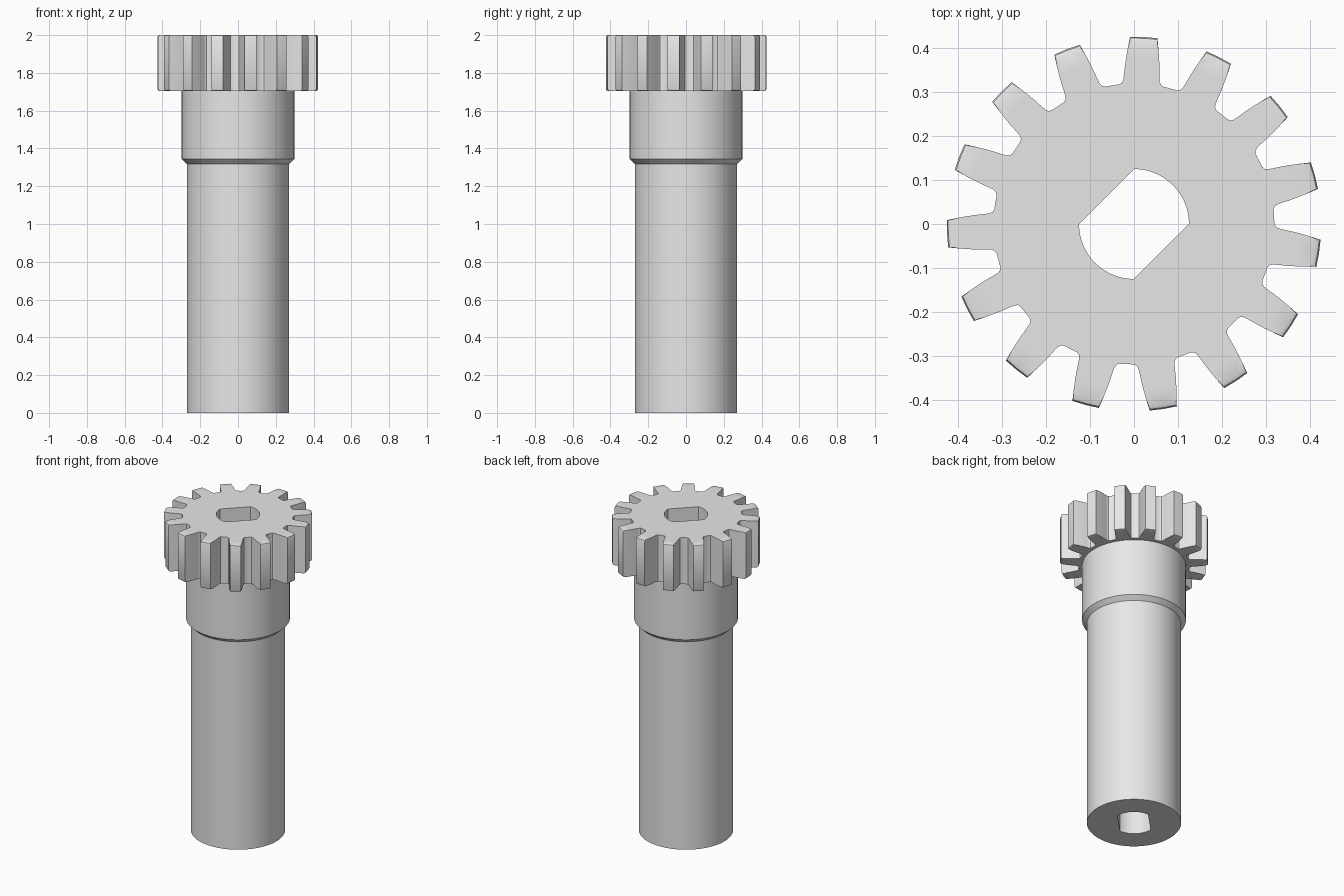
import bpy, bmesh, math
from math import sin, cos, radians, tau

if "Cube" in bpy.data.objects:
    bpy.data.objects.remove(bpy.data.objects["Cube"])

SEG = 96          # divisible by 4 so the bore corners fall on vertices
TEETH = 15
FIRST_TOOTH = radians(87)
BORE = 0.125
GEAR_BOTTOM, TOP = 1.705, 2.0
TIP = 0.426

steel = bpy.data.materials.new("plain grey steel")
steel.use_nodes = True
steel.diffuse_color = (0.8, 0.8, 0.8, 1)
steel.node_tree.nodes["Principled BSDF"].inputs["Base Color"].default_value = (0.8, 0.8, 0.8, 1)


def circle(radius):
    return [(radius * cos(tau * i / SEG), radius * sin(tau * i / SEG)) for i in range(SEG)]


def bore_outline():
    """Round hole with two diagonal flats."""
    flat = BORE * cos(radians(45))
    points = []
    for i in range(SEG):
        a = tau * i / SEG
        r = min(BORE, flat / max(abs(cos(a - radians(135))), 0.01))
        points.append((r * cos(a), r * sin(a)))
    return points


def gear_outline(tip):
    """Curved tooth flanks with root fillets; tip sets the outer radius."""
    # (radius, half width) from root to tip
    flank = [(0.3195, 0.05), (0.3225, 0.0445), (0.329, 0.0415), (0.34, 0.0405),
             (0.36, 0.0395), (0.38, 0.0375), (0.4, 0.035), (tip, 0.0312)]
    half = [(r, math.asin(w / r)) for r, w in flank]
    tooth = [(r, -a) for r, a in half] + [(tip, 0)] + [(r, a) for r, a in reversed(half)]
    tooth.append((0.319, math.pi / TEETH))
    points = []
    for t in range(TEETH):
        mid = FIRST_TOOTH + tau * t / TEETH
        points += [(r * cos(mid + a), r * sin(mid + a)) for r, a in tooth]
    return points


def add_ring(bm, outline, z):
    return [bm.verts.new((x, y, z)) for x, y in outline]


def bridge(bm, a, b):
    for i in range(len(a)):
        j = (i + 1) % len(a)
        bm.faces.new((a[i], a[j], b[j], b[i]))


def cap(bm, outer, inner, up):
    """Flat face with a hole, between two outlines."""
    edges = []
    for ring in (outer, inner):
        for i, v in enumerate(ring):
            w = ring[(i + 1) % len(ring)]
            edges.append(bm.edges.get((v, w)) or bm.edges.new((v, w)))
    made = bmesh.ops.triangle_fill(bm, edges=edges, use_beauty=True, normal=(0, 0, up))
    for f in made["geom"]:
        if isinstance(f, bmesh.types.BMFace):
            f.normal_update()
            if f.normal.z * up < 0:
                f.normal_flip()


def finish(bm, name):
    mesh = bpy.data.meshes.new(name)
    bm.normal_update()
    bm.to_mesh(mesh)
    bm.free()
    mesh.materials.append(steel)
    obj = bpy.data.objects.new(name, mesh)
    bpy.context.collection.objects.link(obj)
    bpy.ops.object.select_all(action='DESELECT')
    obj.select_set(True)
    bpy.context.view_layer.objects.active = obj
    bpy.ops.object.shade_smooth_by_angle(angle=radians(30))


# Hollow stepped shaft: bore, foot, long body, bevelled shoulder, collar
bm = bmesh.new()
rings = [add_ring(bm, bore_outline(), GEAR_BOTTOM), add_ring(bm, bore_outline(), 0)]
for radius, z in ((0.271, 0), (0.271, 1.318), (0.298, 1.343), (0.298, GEAR_BOTTOM)):
    rings.append(add_ring(bm, circle(radius), z))
for low, high in zip(rings, rings[1:]):
    bridge(bm, low, high)
finish(bm, "shaft")

# Toothed gear head, tooth tips slightly rounded at both ends
bm = bmesh.new()
levels = [(0, 0.009), (0.003, 0.003), (0.01, 0)]
profile = [(GEAR_BOTTOM + dz, TIP - cut) for dz, cut in levels]
profile += [(TOP - dz, TIP - cut) for dz, cut in reversed(levels)]
rings = [add_ring(bm, gear_outline(tip), z) for z, tip in profile]
for low, high in zip(rings, rings[1:]):
    bridge(bm, low, high)
bore_low = add_ring(bm, bore_outline(), GEAR_BOTTOM)
bore_high = add_ring(bm, bore_outline(), TOP)
bridge(bm, bore_high, bore_low)
cap(bm, rings[0], bore_low, -1)
cap(bm, rings[-1], bore_high, 1)
finish(bm, "gear_head")
